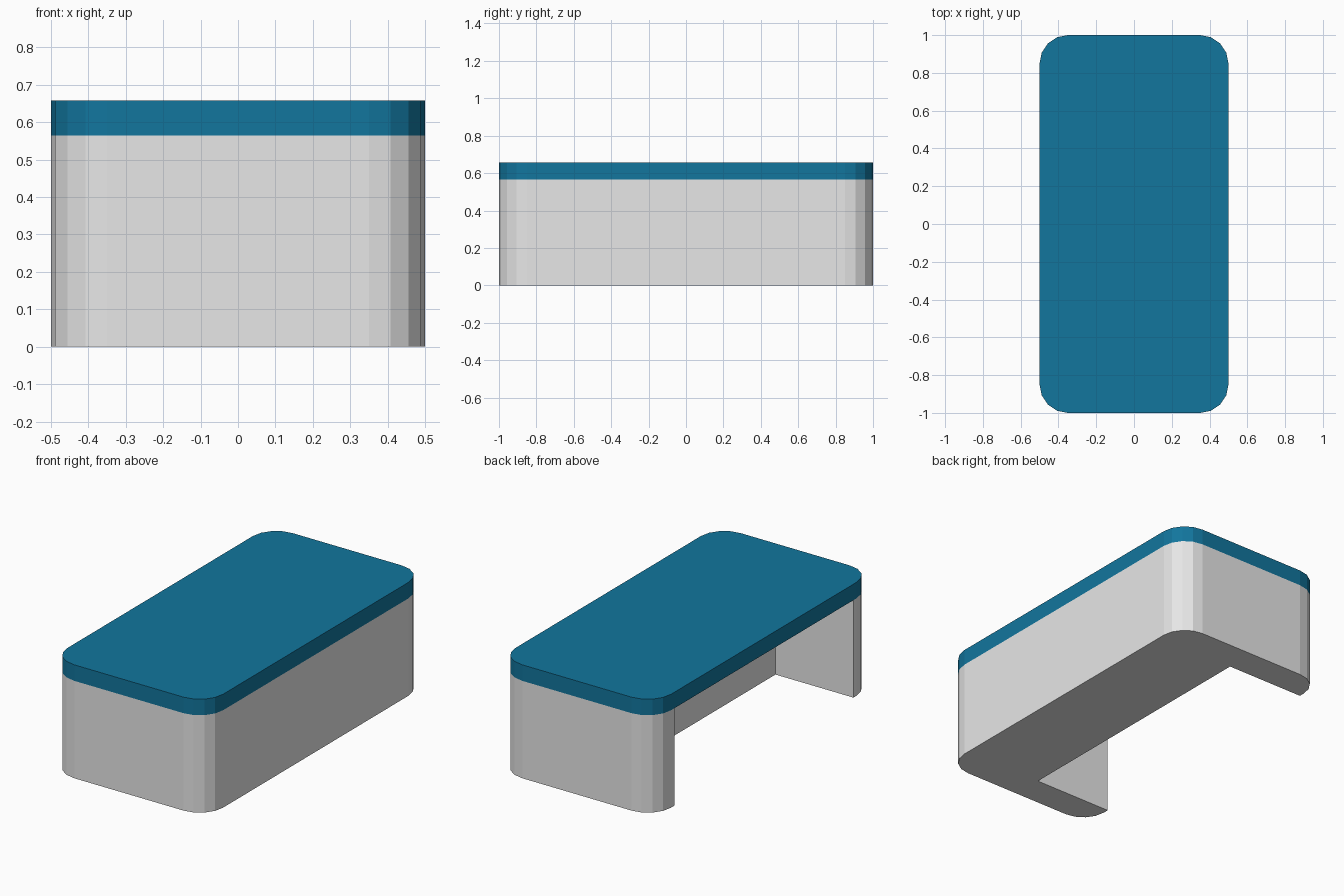
import bpy
import bmesh
import math

if "Cube" in bpy.data.objects:
    bpy.data.objects.remove(bpy.data.objects["Cube"])

HALF_X, HALF_Y = 0.5, 1.0
RADIUS, STEPS = 0.15, 4
Z_SPLIT, Z_TOP = 0.565, 0.658


def material(name, rgb):
    m = bpy.data.materials.new(name)
    m.diffuse_color = (*rgb, 1.0)
    m.use_nodes = True
    m.node_tree.nodes["Principled BSDF"].inputs["Base Color"].default_value = m.diffuse_color
    return m


def corner(sx, sy, start):
    """Quarter-circle points around one rounded corner, counter-clockwise."""
    cx, cy = sx * (HALF_X - RADIUS), sy * (HALF_Y - RADIUS)
    angles = [math.radians(start + 90 * i / STEPS) for i in range(STEPS + 1)]
    return [(cx + RADIUS * math.cos(a), cy + RADIUS * math.sin(a)) for a in angles]


def prism(name, outline, z0, z1, mat):
    """Extrude a flat outline from z0 up to z1."""
    bm = bmesh.new()
    face = bm.faces.new([bm.verts.new((x, y, z0)) for x, y in outline])
    ext = bmesh.ops.extrude_face_region(bm, geom=[face], use_keep_orig=True)
    top = [v for v in ext["geom"] if isinstance(v, bmesh.types.BMVert)]
    bmesh.ops.translate(bm, verts=top, vec=(0, 0, z1 - z0))
    bmesh.ops.recalc_face_normals(bm, faces=bm.faces)
    mesh = bpy.data.meshes.new(name)
    bm.to_mesh(mesh)
    bm.free()
    mesh.materials.append(mat)
    obj = bpy.data.objects.new(name, mesh)
    bpy.context.collection.objects.link(obj)
    return obj


grey = material("light grey", (0.8, 0.8, 0.8))
blue = material("teal blue", (0.006, 0.18, 0.34))

back = corner(1, 1, 0) + corner(-1, 1, 90)
front = corner(-1, -1, 180) + corner(1, -1, 270)

# Knee space cut into the left side of the base
notch = [(-HALF_X, 0.82), (0, 0.82), (0, -0.82), (-HALF_X, -0.82)]

# C-shaped base: front panel and two end panels
prism("desk_base", back + notch + front, 0, Z_SPLIT, grey)

# Full rounded worktop
prism("desk_top", back + front, Z_SPLIT, Z_TOP, blue)
